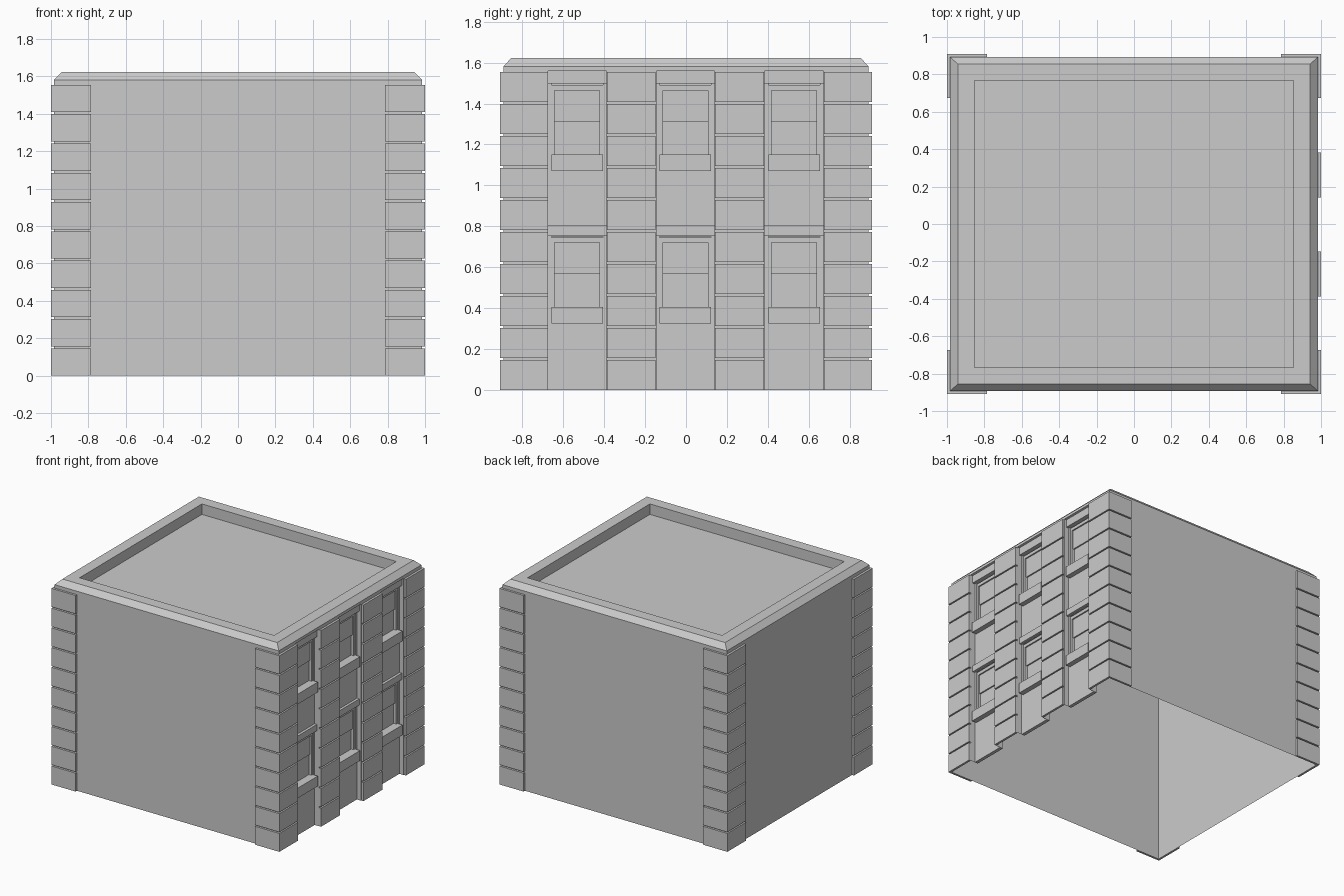
import bpy, bmesh

if "Cube" in bpy.data.objects:
    bpy.data.objects.remove(bpy.data.objects["Cube"])

X, Y = 0.983, 0.893        # wall planes
XO, YO = 1.0, 0.91         # faces of the raised blocks
RX = 0.918                 # glazing plane of the recessed bays
BX = 0.945                 # wall plane of the recessed bays
EAVE = 1.56
BAYS = [(-0.675, -0.39), (-0.145, 0.14), (0.385, 0.672)]
PIERS = [(-0.39, -0.145), (0.14, 0.385)]
ROWS = [0.0, 0.745]        # storey offsets


def finish(name, bm):
    bmesh.ops.recalc_face_normals(bm, faces=bm.faces)
    me = bpy.data.meshes.new(name)
    bm.to_mesh(me)
    bm.free()
    ob = bpy.data.objects.new(name, me)
    bpy.context.collection.objects.link(ob)
    return ob


def prism(bm, pts, z0, z1, caps=True):
    lo = [bm.verts.new((x, y, z0)) for x, y in pts]
    hi = [bm.verts.new((x, y, z1)) for x, y in pts]
    n = len(pts)
    for i in range(n):
        j = (i + 1) % n
        bm.faces.new((lo[i], lo[j], hi[j], hi[i]))
    if caps:
        bm.faces.new(lo[::-1])
        bm.faces.new(hi)


def box(bm, x0, x1, y0, y1, z0, z1):
    prism(bm, [(x0, y0), (x1, y0), (x1, y1), (x0, y1)], z0, z1)


# Outer walls: open shell whose footprint steps in at the three bays
bm = bmesh.new()
foot = [(-X, -Y), (X, -Y)]
for a, b in BAYS:
    foot += [(X, a), (RX, a), (RX, b), (X, b)]
foot += [(X, Y), (-X, Y)]
prism(bm, foot, 0, EAVE, caps=False)
finish("walls", bm)

# Roof: short fascia, chamfer, flat rim, drop to the sunken deck
bm = bmesh.new()
loops = []
for hx, hy, z in [(X, Y, EAVE), (X, Y, 1.582), (0.942, 0.855, 1.623),
                  (0.853, 0.766, 1.623), (0.853, 0.766, 1.54)]:
    loops.append([bm.verts.new((sx * hx, sy * hy, z))
                  for sx, sy in ((-1, -1), (1, -1), (1, 1), (-1, 1))])
for lo, hi in zip(loops, loops[1:]):
    for i in range(4):
        j = (i + 1) % 4
        bm.faces.new((lo[i], lo[j], hi[j], hi[i]))
bm.faces.new(loops[-1])
finish("roof_parapet", bm)

# Courses of raised blocks: L-shaped at the corners, flat on the piers
corners = bmesh.new()
piers = bmesh.new()
L = [(XO, YO), (0.787, YO), (0.787, Y), (X, Y), (X, 0.675), (XO, 0.675)]
for k in range(10):
    z0 = k * 0.1565
    z1 = z0 + 0.146
    for sx in (-1, 1):
        for sy in (-1, 1):
            prism(corners, [(sx * x, sy * y) for x, y in L], z0, z1)
    for a, b in PIERS:
        box(piers, X, XO, a + 0.003, b - 0.003, z0, z1)
finish("corner_blocks", corners)
finish("pier_blocks", piers)

# Bay infill, window frames, sashes, sills and lintels
infill, frames, sashes, sills, lintels = [bmesh.new() for _ in range(5)]
for a, b in BAYS:
    c = (a + b) / 2
    w = 0.126                                   # half opening
    box(infill, RX, BX, a, b, 0, 0.33)
    box(infill, RX, BX, a, b, 0.75, 1.07)
    for dz in ROWS:
        z0, z1 = 0.40 + dz, 0.745 + dz
        box(infill, RX, BX, a, c - w, z0 - 0.08, z1 + 0.01)
        box(infill, RX, BX, c + w, b, z0 - 0.08, z1 + 0.01)
        # frame around the opening
        box(frames, RX, BX - 0.005, c - w, c - 0.11, z0, z1)
        box(frames, RX, BX - 0.005, c + 0.11, c + w, z0, z1)
        box(frames, RX, BX - 0.005, c - 0.11, c + 0.11, z1 - 0.025, z1)
        # upper sash stands in front of the lower one
        box(sashes, RX, RX + 0.011, c - 0.11, c + 0.11, z0 + 0.168, z1 - 0.025)
        box(sills, RX, 0.985, c - w, c + w, z0 - 0.075, z0 + 0.005)
        box(lintels, RX, 0.966, a, b, z1 + 0.008, z1 + 0.058)
    box(lintels, RX, 0.966, a, b, 1.548, EAVE)
finish("bay_walls", infill)
finish("window_frames", frames)
finish("upper_sashes", sashes)
finish("window_sills", sills)
finish("window_lintels", lintels)
